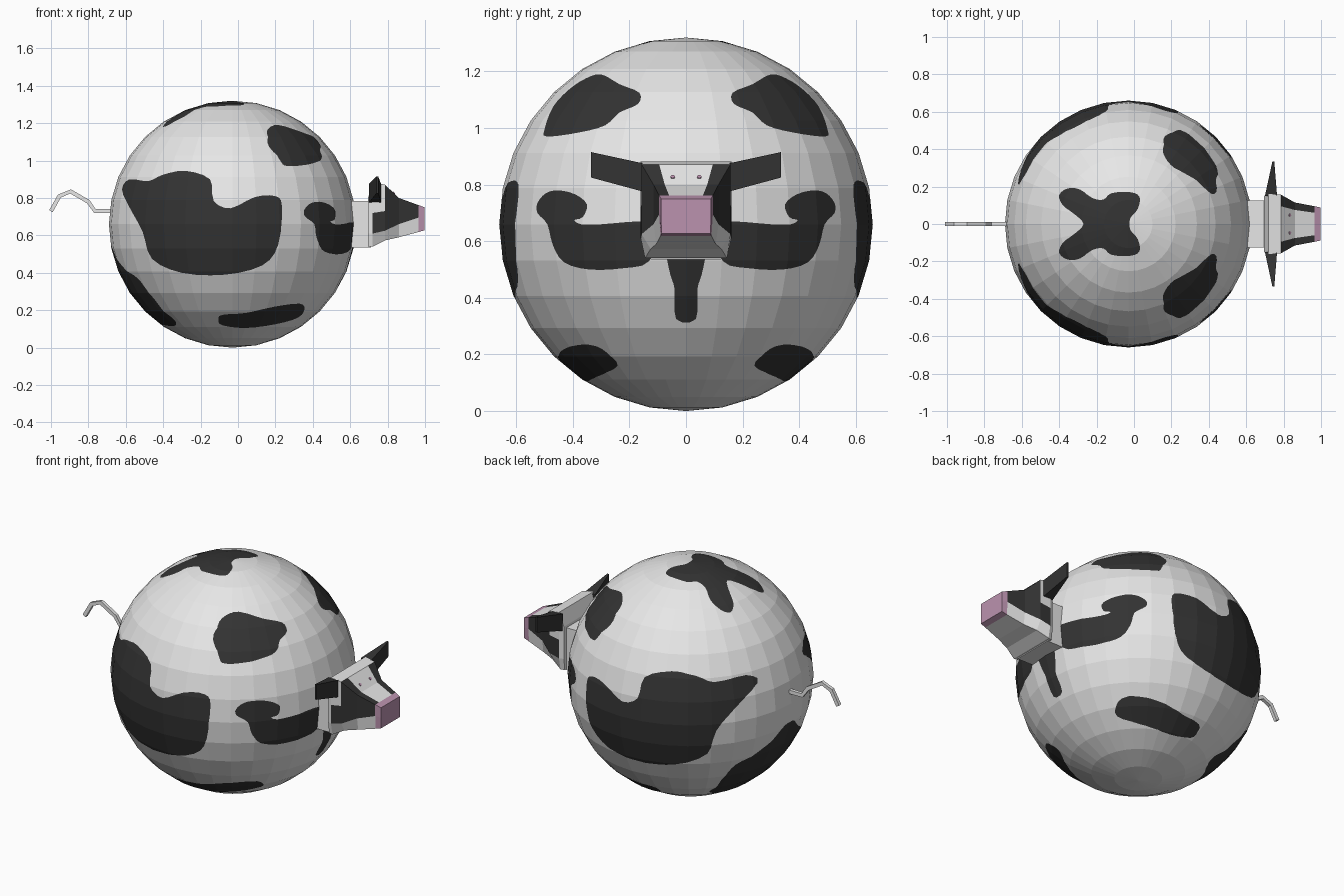
import bpy, bmesh, math
from mathutils import Vector, Matrix

if "Cube" in bpy.data.objects:
    bpy.data.objects.remove(bpy.data.objects["Cube"])


def material(name, rgb):
    m = bpy.data.materials.new(name)
    m.diffuse_color = (*rgb, 1)
    m.use_nodes = True
    m.node_tree.nodes["Principled BSDF"].inputs["Base Color"].default_value = m.diffuse_color
    return m


WHITE = material("white_hide", (0.8, 0.8, 0.8))
BLACK = material("black_spots", (0.033, 0.033, 0.033))
PINK = material("pink_nose", (0.50, 0.29, 0.43))


def make(name, bm, normals=True):
    if normals:
        bmesh.ops.recalc_face_normals(bm, faces=bm.faces)
    me = bpy.data.meshes.new(name)
    bm.to_mesh(me)
    bm.free()
    for m in (WHITE, BLACK, PINK):
        me.materials.append(m)
    ob = bpy.data.objects.new(name, me)
    bpy.context.collection.objects.link(ob)
    return ob


def rounded(pts, n=3):
    """Closed smooth curve through the points."""
    out, k = [], len(pts)
    for i in range(k):
        a, b, c, d = (Vector(pts[(i + o) % k]) for o in (-1, 0, 1, 2))
        for s in range(n):
            t = s / n
            out.append(0.5 * (2 * b + (c - a) * t + (2 * a - 5 * b + 4 * c - d) * t * t
                              + (3 * b - a - 3 * c + d) * t ** 3))
    return out


def inside(p, poly):
    hit = False
    for a, b in zip(poly, poly[1:] + poly[:1]):
        if (a.y > p.y) != (b.y > p.y) and p.x < (b.x - a.x) * (p.y - a.y) / (b.y - a.y) + a.x:
            hit = not hit
    return hit


CENTRE = Vector((-0.03, 0, 0.66))


def paint(bm, axis, sign, pts):
    """Cut an outline, projected along an axis, into the body and colour it black."""
    i, j = [k for k in range(3) if k != axis]
    poly = rounded(pts)

    def flat(v):
        return Vector((v[i], v[j]))

    for a, b in zip(poly, poly[1:] + poly[:1]):
        d = b - a
        lo = (min(a.x, b.x) - 0.1, min(a.y, b.y) - 0.1)
        hi = (max(a.x, b.x) + 0.1, max(a.y, b.y) + 0.1)
        near = []
        for f in bm.faces:
            m = f.calc_center_median()
            if (m[axis] - CENTRE[axis]) * sign <= 0:
                continue
            if not (lo[0] < m[i] < hi[0] and lo[1] < m[j] < hi[1]):
                continue
            c = flat(m)
            t = max(0, min(1, (c - a).dot(d) / d.length_squared))
            if (c - a - d * t).length <= max((flat(v.co) - c).length for v in f.verts):
                near.append(f)
        co, no = Vector((0, 0, 0)), Vector((0, 0, 0))
        co[i], co[j] = a
        no[i], no[j] = -d.y, d.x
        geom = list({v for f in near for v in f.verts}) + list({e for f in near for e in f.edges}) + near
        if near:
            bmesh.ops.bisect_plane(bm, geom=geom, dist=1e-5, plane_co=co, plane_no=no.normalized())
    for f in bm.faces:
        m = f.calc_center_median()
        if (m[axis] - CENTRE[axis]) * sign > 0 and inside(flat(m), poly):
            f.material_index = 1


# Round body with its spots
body = bmesh.new()
bmesh.ops.create_uvsphere(body, u_segments=32, v_segments=16, radius=0.66,
                          matrix=Matrix.Translation(CENTRE))
flank = [(-.62, .845), (-.58, .90), (-.48, .89), (-.40, .925), (-.28, .945), (-.15, .90),
         (-.13, .785), (-.04, .745), (.09, .805), (.20, .81), (.235, .755), (.215, .55),
         (.13, .44), (-.07, .39), (-.30, .40), (-.46, .475), (-.51, .62), (-.58, .75)]
belly = [(-.105, .15), (-.085, .175), (.04, .185), (.2, .22), (.33, .235), (.355, .205),
         (.32, .16), (.2, .125), (.04, .105), (-.085, .12)]
shoulder = [(.50, .995), (.47, 1.075), (.415, 1.135), (.355, 1.175), (.30, 1.19), (.235, 1.155),
            (.165, 1.125), (.17, 1.085), (.235, 1.055), (.285, 1.01), (.375, .985), (.49, .97)]
cheek = [(.525, .70), (.525, .735), (.495, .77), (.45, .78), (.39, .765), (.35, .73), (.365, .685),
         (.395, .675), (.37, .66), (.30, .66), (.16, .67), (.10, .65), (.13, .53), (.22, .505),
         (.34, .50), (.43, .525), (.47, .585), (.49, .66)]
# halves of the spots that cross the middle
chest = [(.08, .60), (.07, .55), (.055, .48), (.04, .43), (.035, .325)]
rump = [(.04, .54), (.10, .49), (.14, .46), (.21, .42), (.30, .37), (.315, .29), (.29, .21),
        (.265, .145), (.2, .115), (.1, .12)]
back = [(-.27, 0), (-.315, .05), (-.38, .10), (-.40, .155), (-.355, .19), (-.29, .185), (-.225, .14),
        (-.165, .13), (-.12, .165), (-.02, .17), (.03, .145), (.02, .08), (-.02, .03)]
for s in (-1, 1):
    paint(body, 1, s, flank)
    paint(body, 1, s, belly)
    paint(body, 0, 1, [(s * y, z) for y, z in shoulder])
    paint(body, 0, 1, [(s * y, z) for y, z in cheek])
paint(body, 0, 1, chest + [(-y, z) for y, z in reversed(chest)])
paint(body, 0, -1, rump + [(-y, z) for y, z in reversed(rump)])
paint(body, 2, 1, back + [(x, -y) for x, y in reversed(back[1:])])
make("body", body)


def loft(bm, rings, colour):
    loops = [[bm.verts.new(p) for p in r] for r in rings]
    n = len(loops[0])
    for k, (a, b) in enumerate(zip(loops, loops[1:])):
        for q in range(n):
            f = bm.faces.new((a[q], a[(q + 1) % n], b[(q + 1) % n], b[q]))
            f.material_index = colour(k, q)
    bm.faces.new(loops[0][::-1]).material_index = colour(0, -1)
    bm.faces.new(loops[-1]).material_index = colour(len(loops) - 2, -1)


# Neck
neck = bmesh.new()
loft(neck, [[(x, -.125, .535), (x, .125, .535), (x, .125, .785), (x, -.125, .785)] for x in (.52, .71)],
     lambda k, q: 0)
make("neck", neck)

# Head: x, bottom z, band low z, band high z, top z, bottom y, top y, forehead y
sections = [(.695, .54, .61, .72, .80, .14, .15, .10),
            (.72, .54, .61, .72, .882, .145, .16, .10),
            (.785, .573, .625, .73, .872, .125, .157, .095),
            (.86, .59, .66, .76, .80, .105, .115, .075),
            (.965, .618, .695, .735, .762, .09, .095, .06),
            (.998, .628, .69, .735, .75, .087, .088, .06)]


def head_ring(x, zb, zl, zh, zt, yb, yt, yi):
    half = [(yb, zb), (yt, zl), (yt, zh), (yt, zt), (yi, zt)]
    return [(x, y, z) for y, z in half] + [(x, -y, z) for y, z in reversed(half)]


def head_colour(k, q):
    row = min(q, 8 - q)
    if k == 4:
        return 2
    if row == 1 and k > 0:
        return 1
    return 1 if row in (2, 3) and k >= 2 else 0


head = bmesh.new()
loft(head, [head_ring(*s) for s in sections], head_colour)
make("head", head)

# Ears and eyes
for s, side in ((-1, "right"), (1, "left")):
    ear = bmesh.new()
    loft(ear, [[(x0, s * y, z0), (x1, s * y, z0), (x1, s * y, z1), (x0, s * y, z1)]
               for y, x0, x1, z0, z1 in ((.15, .70, .765, .775, .875), (.335, .74, .75, .825, .915))],
         lambda k, q: 1)
    make(side + "_ear", ear)
    eye = bmesh.new()
    slope = Vector((.072, 0, .075)).to_track_quat('Z', 'Y').to_matrix().to_4x4()
    bmesh.ops.create_cone(eye, cap_ends=True, segments=8, radius1=.008, radius2=.008, depth=.006,
                          matrix=Matrix.Translation((.833, s * .047, .827)) @ slope)
    for f in eye.faces:
        f.material_index = 2
    make(side + "_eye", eye)

# Tail: square strip along a bent path
path = [(-1, .73), (-.955, .81), (-.895, .835), (-.80, .78), (-.765, .73), (-.65, .73)]
rings = []
for k, (x, z) in enumerate(path):
    a, b = Vector(path[max(k - 1, 0)]), Vector(path[min(k + 1, len(path) - 1)])
    d = (b - a).normalized() * .011
    rings.append([(x - d.y, -.01, z + d.x), (x - d.y, .01, z + d.x),
                  (x + d.y, .01, z - d.x), (x + d.y, -.01, z - d.x)])
tail = bmesh.new()
loft(tail, rings, lambda k, q: 0)
make("tail", tail)
